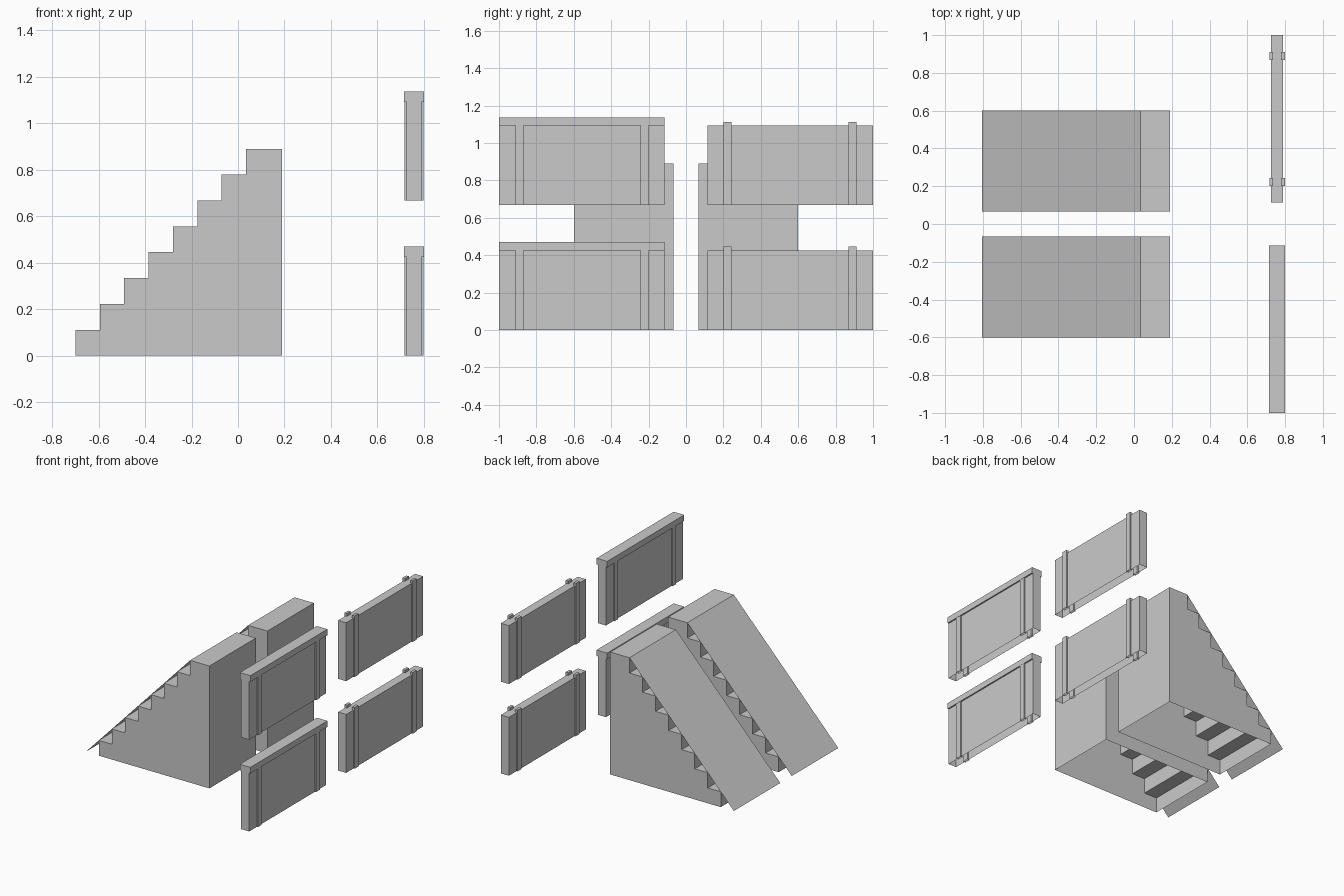
import bpy
import bmesh

# Remove the default cube
cube = bpy.data.objects.get("Cube")
if cube:
    bpy.data.objects.remove(cube, do_unlink=True)

# Single flat colour
GREY = (0.59, 0.59, 0.59, 1.0)
grey = bpy.data.materials.new("plain grey")
grey.use_nodes = True
grey.diffuse_color = GREY
grey.node_tree.nodes["Principled BSDF"].inputs["Base Color"].default_value = GREY


def finish(name, bm):
    mesh = bpy.data.meshes.new(name)
    bm.to_mesh(mesh)
    bm.free()
    mesh.materials.append(grey)
    obj = bpy.data.objects.new(name, mesh)
    bpy.context.scene.collection.objects.link(obj)
    return obj


def box(name, x0, x1, y0, y1, z0, z1, open_bottom=False):
    """Axis-aligned box, optionally without its underside."""
    bm = bmesh.new()
    bmesh.ops.create_cube(bm, size=1)
    for v in bm.verts:
        v.co.x = x1 if v.co.x > 0 else x0
        v.co.y = y1 if v.co.y > 0 else y0
        v.co.z = z1 if v.co.z > 0 else z0
    if open_bottom:
        under = [f for f in bm.faces if f.normal.z < -0.5]
        bmesh.ops.delete(bm, geom=under, context='FACES_ONLY')
    return finish(name, bm)


# Staircase dimensions
STEPS = 8
RUN, RISE = 0.105, 0.89 / 8
FOOT_X, BACK_X = -0.70, 0.19
TOP_X = FOOT_X + RUN * (STEPS - 1)
TOP_Z = RISE * STEPS


def staircase(name, y0, y1):
    """Hollow stepped block, open underneath."""
    profile = [(FOOT_X, 0)]
    for i in range(STEPS):
        x = FOOT_X + RUN * i
        if i:
            profile.append((x, RISE * i))
        profile.append((x, RISE * (i + 1)))
    profile += [(BACK_X, TOP_Z), (BACK_X, 0)]
    bm = bmesh.new()
    near = [bm.verts.new((x, y0, z)) for x, z in profile]
    far = [bm.verts.new((x, y1, z)) for x, z in profile]
    bm.faces.new(near)
    bm.faces.new(list(reversed(far)))
    for i in range(len(profile) - 1):
        bm.faces.new((near[i], near[i + 1], far[i + 1], far[i]))
    bmesh.ops.recalc_face_normals(bm, faces=bm.faces[:])
    return finish(name, bm)


def ramp(name, y0, y1):
    """Thin sheet resting on the step edges, reaching the floor."""
    bm = bmesh.new()
    foot = FOOT_X - RUN
    corners = [(foot, y0, 0), (TOP_X, y0, TOP_Z),
               (TOP_X, y1, TOP_Z), (foot, y1, 0)]
    face = bm.faces.new([bm.verts.new(c) for c in corners])
    face.normal_update()
    if face.normal.z < 0:
        face.normal_flip()
    return finish(name, bm)


for label, y0, y1 in (("front", -0.60, -0.066), ("back", 0.066, 0.60)):
    staircase(label + "_stairs", y0, y1)
    ramp(label + "_ramp", y0, y1)

# Railing wall panels: two levels, front ones carry a cap
MID_X = 0.7575
WALL_HALF, POST_HALF, CAP_HALF = 0.0325, 0.041, 0.0425


def panel(name, side, base, capped):
    def span(a, b):
        return sorted((side * a, side * b))

    y0, y1 = span(0.115, 1.0)
    box(name + "_wall", MID_X - WALL_HALF, MID_X + WALL_HALF,
        y0, y1, base, base + 0.425, True)
    # Slim posts on both faces of the wall
    for place, a, b in (("inner", 0.20, 0.243), ("outer", 0.868, 0.911)):
        p0, p1 = span(a, b)
        for face, s in (("left", 1), ("right", -1)):
            x0, x1 = sorted((MID_X + s * 0.021, MID_X + s * POST_HALF))
            box(f"{name}_{place}_post_{face}", x0, x1, p0, p1,
                base, base + 0.445, True)
    if capped:
        box(name + "_cap", MID_X - CAP_HALF, MID_X + CAP_HALF,
            y0, y1, base + 0.425, base + 0.469)


for level, base in (("lower", 0.0), ("upper", 0.667)):
    panel(level + "_front_panel", -1, base, True)
    panel(level + "_back_panel", 1, base, False)
